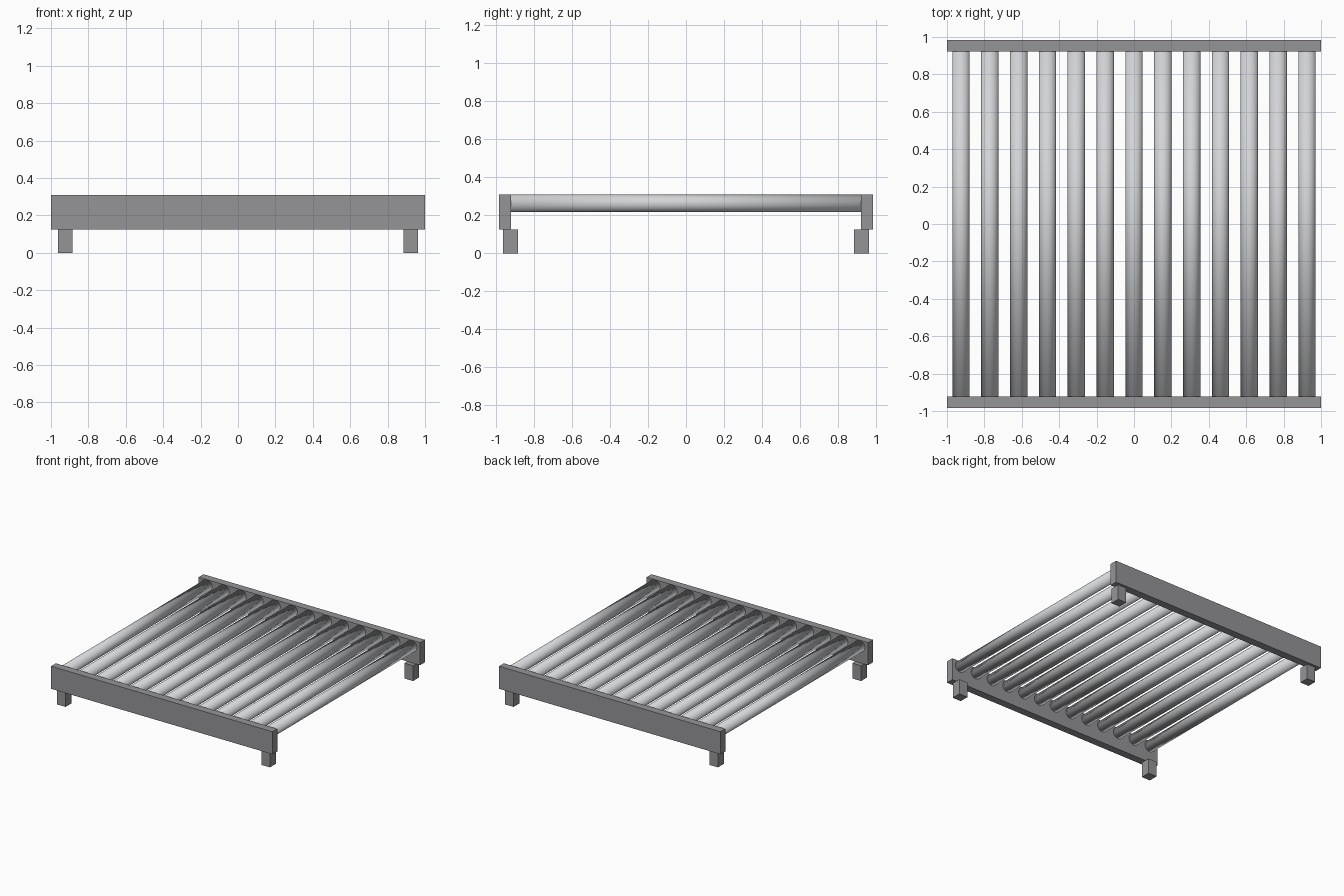
import bpy
import math

cube = bpy.data.objects.get("Cube")
if cube:
    bpy.data.objects.remove(cube, do_unlink=True)


def make_material(name, color):
    mat = bpy.data.materials.new(name)
    mat.use_nodes = True
    mat.diffuse_color = color
    mat.node_tree.nodes["Principled BSDF"].inputs["Base Color"].default_value = color
    return mat


def box(name, x, y, z, mat):
    """Box from (min, max) ranges on each axis."""
    centre = [(a + b) / 2 for a, b in (x, y, z)]
    bpy.ops.mesh.primitive_cube_add(size=1, location=centre)
    obj = bpy.context.object
    obj.name = name
    obj.scale = [b - a for a, b in (x, y, z)]
    bpy.ops.object.transform_apply(location=False, rotation=False, scale=True)
    obj.data.materials.append(mat)
    return obj


def span(sign, inner, outer):
    return sorted((sign * inner, sign * outer))


frame_grey = make_material("frame grey", (0.30, 0.295, 0.31, 1))
roller_metal = make_material("roller metal", (0.65, 0.66, 0.68, 1))

RAIL_INNER, RAIL_OUTER = 0.921, 0.983
RAIL_BOTTOM, RAIL_TOP = 0.125, 0.309
ROLLER_RADIUS, ROLLER_COUNT, ROLLER_END = 0.046, 13, 0.925

# End rails and the four feet beneath them
for end, sy in (("front", -1), ("back", 1)):
    box(end + "_rail", (-1, 1), span(sy, RAIL_INNER, RAIL_OUTER),
        (RAIL_BOTTOM, RAIL_TOP), frame_grey)
    for side, sx in (("right", -1), ("left", 1)):
        box(f"{end}_{side}_foot", span(sx, 0.884, 0.962), span(sy, 0.884, 0.962),
            (0, RAIL_BOTTOM), frame_grey)

# Row of rollers between the rails, smoothed right over their ends
for i in range(ROLLER_COUNT):
    x = ROLLER_END * (2 * i / (ROLLER_COUNT - 1) - 1)
    bpy.ops.mesh.primitive_cylinder_add(
        vertices=32, radius=ROLLER_RADIUS, depth=2 * RAIL_INNER,
        location=(x, 0, RAIL_TOP - ROLLER_RADIUS - 0.001),
        rotation=(math.pi / 2, 0, 0))
    roller = bpy.context.object
    roller.name = f"roller_{i + 1}"
    roller.data.materials.append(roller_metal)
    bpy.ops.object.shade_smooth()
